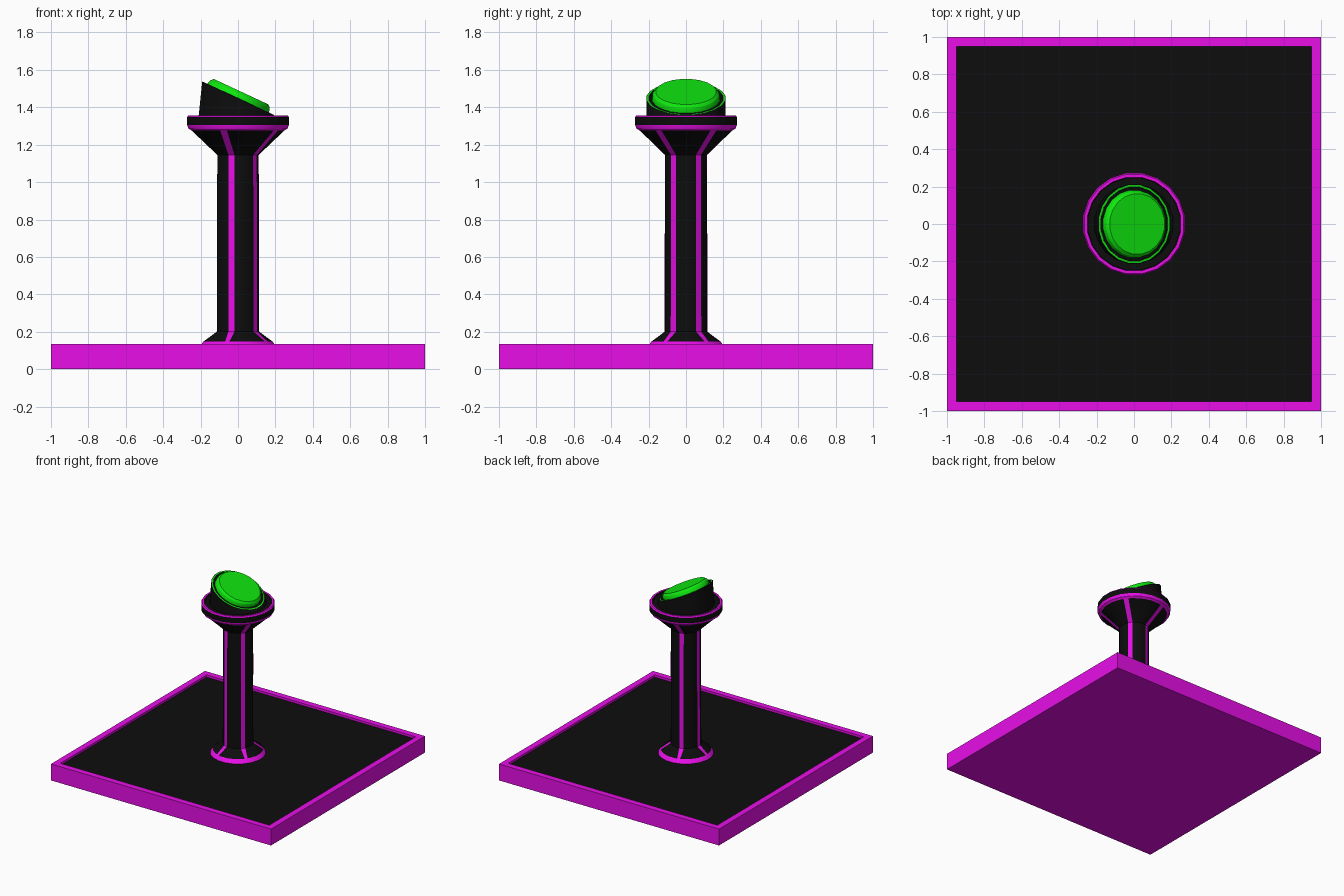
import bpy, bmesh, math
from mathutils import Matrix, Vector

if "Cube" in bpy.data.objects:
    bpy.data.objects.remove(bpy.data.objects["Cube"])

SIDES = 20
STEP = 2 * math.pi / SIDES


def material(name, rgb):
    m = bpy.data.materials.new(name)
    m.diffuse_color = (*rgb, 1)
    m.use_nodes = True
    m.node_tree.nodes["Principled BSDF"].inputs["Base Color"].default_value = m.diffuse_color
    return m


BLACK = material("black", (0.004, 0.004, 0.004))
MAGENTA = material("magenta", (0.8, 0.0045, 0.8))
GREEN = material("green", (0.0045, 0.8, 0.0045))
MATS = [BLACK, MAGENTA, GREEN]
K, M, G = 0, 1, 2


def finish(name, bm, smooth=True):
    bmesh.ops.recalc_face_normals(bm, faces=bm.faces)
    mesh = bpy.data.meshes.new(name)
    bm.to_mesh(mesh)
    bm.free()
    for m in MATS:
        mesh.materials.append(m)
    ob = bpy.data.objects.new(name, mesh)
    bpy.context.collection.objects.link(ob)
    if smooth:
        bpy.ops.object.select_all(action='DESELECT')
        ob.select_set(True)
        bpy.context.view_layer.objects.active = ob
        bpy.ops.object.shade_smooth_by_angle(angle=math.radians(25))
    return ob


def ring(r, z, mat=Matrix()):
    return [mat @ Vector((r * math.cos((i + .5) * STEP), r * math.sin((i + .5) * STEP), z))
            for i in range(SIDES)]


def loft(name, rings, colours):
    """Skin a stack of rings; one colour per band, the last one is the top cap."""
    bm = bmesh.new()
    loops = [[bm.verts.new(p) for p in r] for r in rings]
    for a, b, c in zip(loops, loops[1:], colours):
        for i in range(SIDES):
            j = (i + 1) % SIDES
            bm.faces.new((a[i], a[j], b[j], b[i])).material_index = c
    bm.faces.new(loops[0][::-1]).material_index = colours[0]
    bm.faces.new(loops[-1]).material_index = colours[-1]
    return finish(name, bm)


# floor slab: magenta tray with a slightly sunken black panel
bm = bmesh.new()
bmesh.ops.create_cube(bm, size=1, matrix=Matrix.Translation((0, 0, .0675)) @ Matrix.Diagonal((2, 2, .135, 1)))
for f in bm.faces:
    f.material_index = M
top = max(bm.faces, key=lambda f: f.calc_center_median().z)
bmesh.ops.inset_region(bm, faces=[top], thickness=.05, use_even_offset=True)
sunk = bmesh.ops.extrude_discrete_faces(bm, faces=[top])["faces"][0]
sunk.material_index = K
bmesh.ops.translate(bm, verts=sunk.verts, vec=(0, 0, -.018))
finish("floor_slab", bm, smooth=False)

# pedestal: foot ring, column, flared cup and rim
loft("pedestal",
     [ring(r, z) for r, z in [(.21, .115), (.188, .147), (.115, .2), (.112, 1.145), (.25, 1.275),
                              (.267, 1.285), (.276, 1.305), (.276, 1.347), (.269, 1.357),
                              (.253, 1.357), (.249, 1.345)]],
     [M, K, K, K, M, M, K, M, M, K, K])

# five trim strips following the column outline
strip_path = [(.188, .147, .012), (.115, .2, .017), (.112, 1.145, .017), (.25, 1.275, .019)]
bm = bmesh.new()
for k in range(5):
    turn = Matrix.Rotation(math.radians(36 + 72 * k), 4, 'Z')
    rows = [[bm.verts.new(turn @ Vector((r * math.cos(STEP / 2) + .002, s * w, z))) for s in (-1, 1)]
            for r, z, w in strip_path]
    for a, b in zip(rows, rows[1:]):
        bm.faces.new((a[0], a[1], b[1], b[0])).material_index = M
finish("trim_strips", bm, smooth=False)

# tilted button housing with a thin green ring
tilt = Matrix.Translation((0, 0, 1.447)) @ Matrix.Rotation(math.radians(25), 4, 'Y')
loft("button_housing",
     [ring(.214, 1.343), ring(.214, 0, tilt), ring(.211, .002, tilt), ring(.2, .002, tilt), ring(.198, -.002, tilt)],
     [K, K, G, K, K])

# push button
loft("push_button",
     [ring(r, z, tilt) for r, z in [(.183, -.005), (.182, .012), (.177, .026), (.163, .04)]],
     [G, G, G, G])
